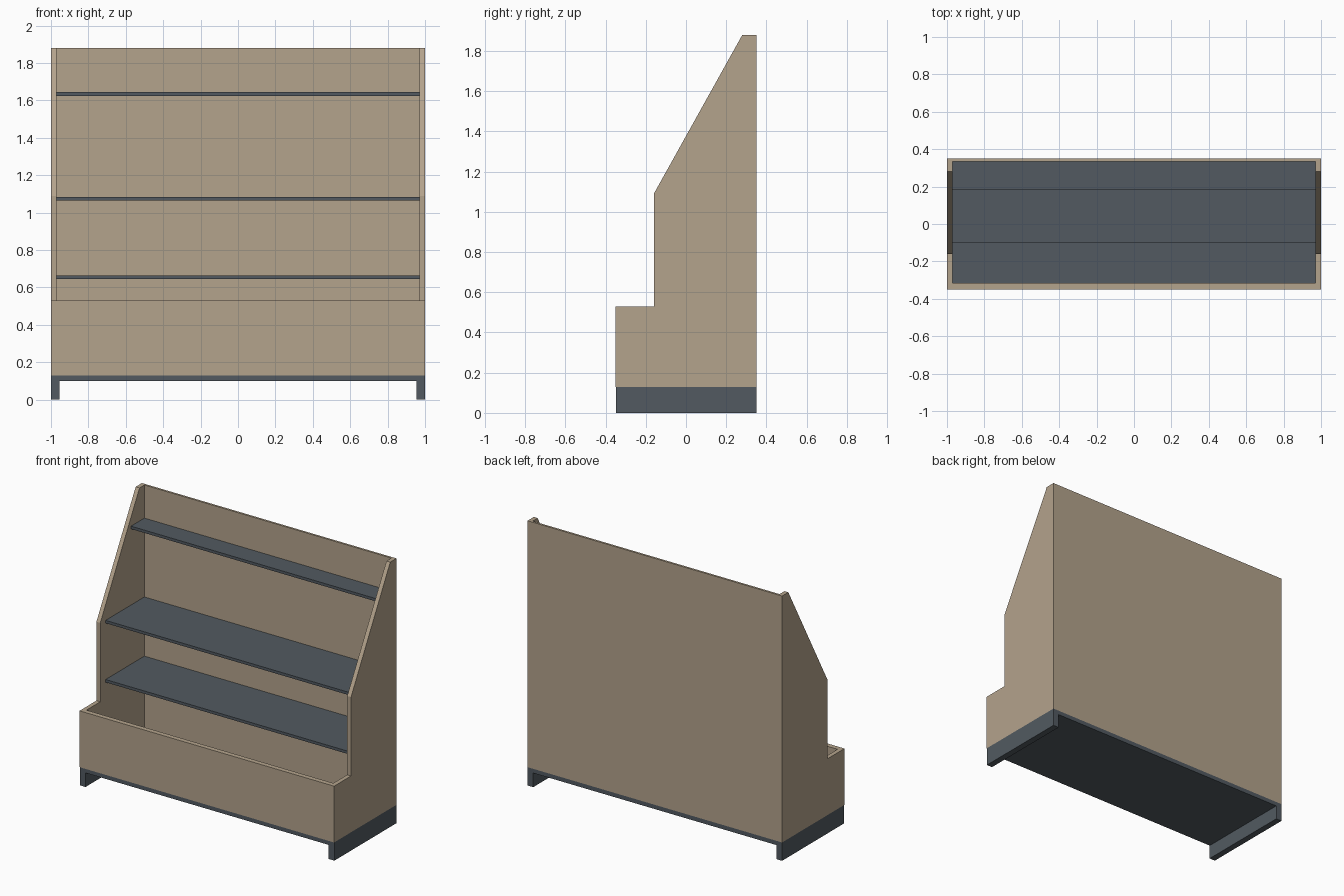
import bpy

if "Cube" in bpy.data.objects:
    bpy.data.objects.remove(bpy.data.objects["Cube"])


def material(name, rgb):
    m = bpy.data.materials.new(name)
    m.diffuse_color = (*rgb, 1.0)
    m.use_nodes = True
    m.node_tree.nodes["Principled BSDF"].inputs["Base Color"].default_value = m.diffuse_color
    return m


tan = material("tan wood", (0.456, 0.366, 0.262))
slate = material("slate grey", (0.084, 0.102, 0.119))


def prism(name, profile, x0, x1, mat):
    """Extrude a (y, z) profile, anticlockwise seen from +x, from x0 to x1."""
    n = len(profile)
    verts = [(x, y, z) for x in (x0, x1) for y, z in profile]
    faces = [tuple(reversed(range(n))), tuple(range(n, 2 * n))]
    faces += [(i, (i + 1) % n, n + (i + 1) % n, n + i) for i in range(n)]
    mesh = bpy.data.meshes.new(name)
    mesh.from_pydata(verts, [], faces)
    mesh.materials.append(mat)
    obj = bpy.data.objects.new(name, mesh)
    bpy.context.collection.objects.link(obj)
    return obj


def box(name, x0, x1, y0, y1, z0, z1, mat):
    return prism(name, [(y0, z0), (y1, z0), (y1, z1), (y0, z1)], x0, x1, mat)


INNER = 0.97
BACK = 0.335

# Stepped and sloped side panels
side = [(-0.35, 0.13), (0.35, 0.13), (0.35, 1.88), (0.28, 1.88),
        (-0.16, 1.09), (-0.16, 0.53), (-0.35, 0.53)]
prism("left_side_panel", side, -1.0, -INNER, tan)
prism("right_side_panel", side, INNER, 1.0, tan)

# Back panel and front of the bin
box("back_panel", -INNER, INNER, BACK, 0.35, 0.13, 1.88, tan)
box("front_panel", -INNER, INNER, -0.35, -0.315, 0.13, 0.53, tan)

# Base board and its two runners
box("base_board", -1.0, 1.0, -0.347, 0.35, 0.10, 0.13, slate)
box("left_runner", -1.0, -0.955, -0.347, 0.35, 0.0, 0.10, slate)
box("right_runner", 0.955, 1.0, -0.347, 0.35, 0.0, 0.10, slate)

# Shelves: name, front edge, underside height
for name, y0, z0 in (("lower_shelf", -0.10, 0.645),
                     ("middle_shelf", -0.10, 1.065),
                     ("upper_shelf", 0.185, 1.625)):
    box(name, -INNER, INNER, y0, BACK, z0, z0 + 0.02, slate)
